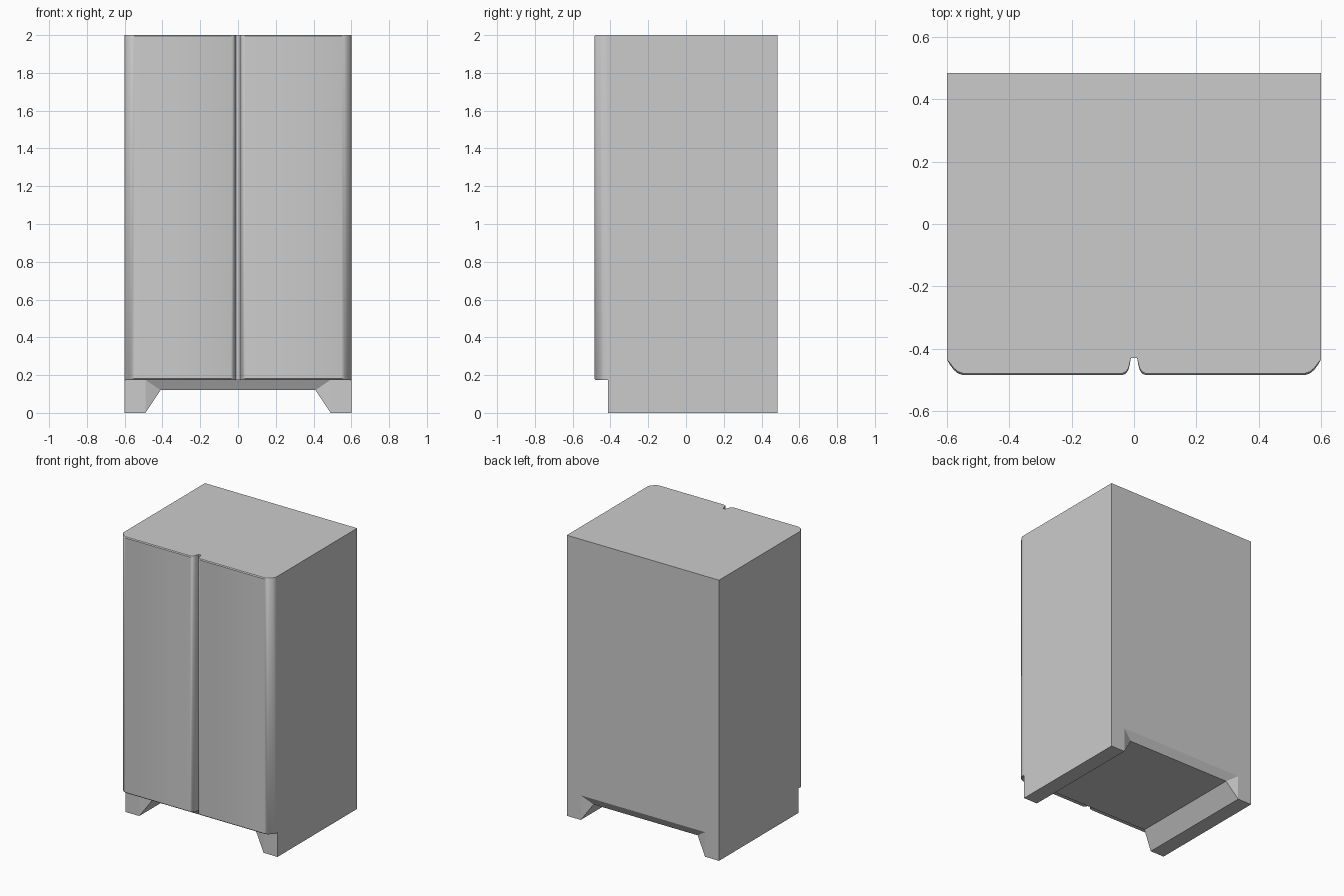
import bpy, bmesh, math

if "Cube" in bpy.data.objects:
    bpy.data.objects.remove(bpy.data.objects["Cube"])

W, FRONT, BACK, TOP = 0.6, -0.412, 0.485, 2.0
DOOR_Z = 0.175          # underside of doors / top of base opening
LEG, INNER, CEIL, INSET = 0.49, 0.41, 0.12, 0.03


def finish(name, bm):
    bmesh.ops.remove_doubles(bm, verts=bm.verts, dist=1e-5)
    bmesh.ops.recalc_face_normals(bm, faces=bm.faces)
    mesh = bpy.data.meshes.new(name)
    bm.to_mesh(mesh)
    bm.free()
    obj = bpy.data.objects.new(name, mesh)
    bpy.context.collection.objects.link(obj)
    return obj


def face(bm, points):
    bm.faces.new([bm.verts.new(p) for p in points])


# Carcass: box with a splayed recess under it that leaves two side plinths
bm = bmesh.new()
outline = [(-W, 0), (-LEG, 0), (-LEG, DOOR_Z), (LEG, DOOR_Z),
           (LEG, 0), (W, 0), (W, TOP), (-W, TOP)]
y_in = {FRONT: FRONT + INSET, BACK: BACK - INSET}
for y in (FRONT, BACK):
    face(bm, [(x, y, z) for x, z in outline])
    face(bm, [(-LEG, y, DOOR_Z), (LEG, y, DOOR_Z),
              (INNER, y_in[y], CEIL), (-INNER, y_in[y], CEIL)])
    for s in (-1, 1):
        face(bm, [(s * LEG, y, 0), (s * LEG, y, DOOR_Z), (s * INNER, y_in[y], CEIL)])
for s in (-1, 1):
    face(bm, [(s * W, FRONT, 0), (s * W, BACK, 0), (s * W, BACK, TOP), (s * W, FRONT, TOP)])
    face(bm, [(s * W, FRONT, 0), (s * W, BACK, 0), (s * LEG, BACK, 0), (s * LEG, FRONT, 0)])
    face(bm, [(s * LEG, FRONT, 0), (s * LEG, BACK, 0),
              (s * INNER, y_in[BACK], CEIL), (s * INNER, y_in[FRONT], CEIL)])
face(bm, [(-W, FRONT, TOP), (W, FRONT, TOP), (W, BACK, TOP), (-W, BACK, TOP)])
face(bm, [(x * INNER, y_in[y], CEIL) for x, y in
          ((-1, FRONT), (1, FRONT), (1, BACK), (-1, BACK))])
finish("cabinet_body", bm)

# Doors: rounded profile, with the shallow strip at the centre closing the gap
PROFILE = [(0, FRONT), (W, FRONT), (W, -0.435), (0.59, -0.452), (0.578, -0.468),
           (0.565, -0.479), (0.548, -0.485), (0.038, -0.485), (0.026, -0.48),
           (0.018, -0.468), (0.014, -0.452), (0.01, -0.43), (0, -0.43)]
EDGE = 0.006            # softened top and bottom edges


def make_door(name, s):
    bm = bmesh.new()
    rings = []
    for z, pull in ((DOOR_Z, EDGE), (DOOR_Z + EDGE, 0), (TOP - EDGE, 0), (TOP, EDGE)):
        rings.append([bm.verts.new((s * x, y + (pull if y < -0.44 else 0), z))
                      for x, y in PROFILE])
    n = len(PROFILE)
    for a, b in zip(rings, rings[1:]):
        for i in range(n):
            j = (i + 1) % n
            bm.faces.new((a[i], a[j], b[j], b[i]))
    bm.faces.new(rings[0])
    bm.faces.new(rings[-1])
    obj = finish(name, bm)
    bpy.ops.object.select_all(action='DESELECT')
    obj.select_set(True)
    bpy.context.view_layer.objects.active = obj
    bpy.ops.object.shade_smooth_by_angle(angle=math.radians(40))


make_door("left_door", -1)
make_door("right_door", 1)
